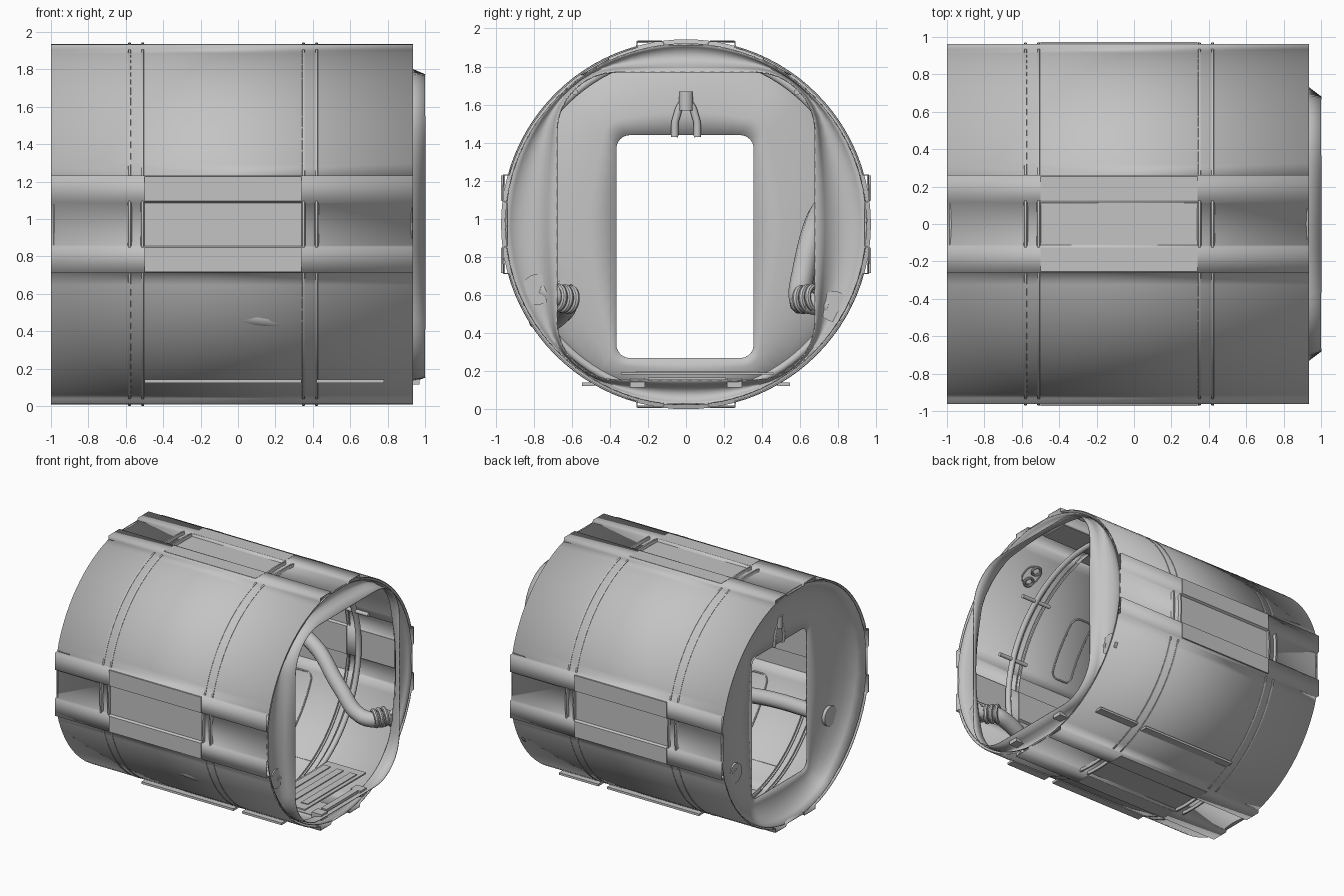
import bpy, math
from math import sin, cos, pi, atan2, radians
from mathutils import Vector

if "Cube" in bpy.data.objects:
    bpy.data.objects.remove(bpy.data.objects["Cube"], do_unlink=True)

C = 0.972      # height of the hull axis
R = 0.961      # hull radius
HALF = 0.255   # half width of the flat rails

metal = bpy.data.materials.new("grey metal")
metal.use_nodes = True
metal.diffuse_color = (0.55, 0.55, 0.55, 1)
metal.node_tree.nodes["Principled BSDF"].inputs["Base Color"].default_value = metal.diffuse_color


def finish(ob, angle=30):
    ob.data.materials.clear()
    ob.data.materials.append(metal)
    bpy.ops.object.select_all(action='DESELECT')
    ob.select_set(True)
    bpy.context.view_layer.objects.active = ob
    if ob.type == 'CURVE':
        bpy.ops.object.convert(target='MESH')
    bpy.ops.object.shade_smooth_by_angle(angle=radians(angle))
    return ob


def loft(name, sections, caps=False, angle=30):
    """Skin a list of equally long closed point rows."""
    n = len(sections[0])
    verts = [p for row in sections for p in row]
    faces = []
    for s in range(len(sections) - 1):
        for i in range(n):
            j = (i + 1) % n
            faces.append((s * n + i, s * n + j, (s + 1) * n + j, (s + 1) * n + i))
    if caps:
        faces.append(tuple(reversed(range(n))))
        faces.append(tuple(range(len(verts) - n, len(verts))))
    me = bpy.data.meshes.new(name)
    me.from_pydata(verts, [], [f[::-1] for f in faces])
    ob = bpy.data.objects.new(name, me)
    bpy.context.collection.objects.link(ob)
    return finish(ob, angle)


def extrude(name, profile, x0, x1):
    return loft(name, [[(x, y, z) for y, z in profile] for x in (x0, x1)], caps=True)


def box(name, x, y, z):
    return extrude(name, [(y[0], z[0]), (y[1], z[0]), (y[1], z[1]), (y[0], z[1])], *x)


def tube(name, points, radius, closed=False, smooth=False):
    cu = bpy.data.curves.new(name, 'CURVE')
    cu.dimensions = '3D'
    cu.bevel_depth, cu.bevel_resolution, cu.resolution_u = radius, 3, 6
    cu.use_fill_caps = True
    sp = cu.splines.new('BEZIER' if smooth else 'POLY')
    pts = sp.bezier_points if smooth else sp.points
    pts.add(len(points) - 1)
    for bp, p in zip(pts, points):
        if smooth:
            bp.co = p
            bp.handle_left_type = bp.handle_right_type = 'AUTO'
        else:
            bp.co = (*p, 1)
    sp.use_cyclic_u = closed
    ob = bpy.data.objects.new(name, cu)
    bpy.context.collection.objects.link(ob)
    return finish(ob, 50)


def on_hull(x, a, r=R):
    return (x, r * cos(a), C + r * sin(a))


def turn(u, v, k):
    """Point u outwards and v sideways on side k of the hull."""
    a = k * pi / 2
    return (u * cos(a) - v * sin(a), C + u * sin(a) + v * cos(a))


def rail(k, lift=0.0):
    half = [(0.956, HALF), (0.956, 0.125), (0.938, 0.115)]
    pts = [(u, -v) for u, v in half] + half[::-1]
    return [turn(u + lift, v, k) for u, v in pts]


# Hull: four curved quarters joined by stepped flat rails
edge = math.asin(HALF / R)
section = []
for k in range(4):
    section += rail(k)
    for i in range(15):
        a = k * pi / 2 + edge + (pi / 2 - 2 * edge) * i / 14
        section.append(on_hull(0, a)[1:])
hull = loft("hull", [[(x, y, z) for y, z in section] for x in (-1, 0.935)])
solid = hull.modifiers.new("thickness", 'SOLIDIFY')
solid.thickness, solid.offset = 0.008, -1

# Raised bands round the hull, each a pair of low ridges
circle = [i * pi / 48 for i in range(96)]
for n, x in enumerate((-0.58, -0.51, 0.35, 0.42)):
    prof = [(-0.012, 0.95), (-0.006, 0.971), (0.006, 0.971), (0.012, 0.95)]
    loft(f"band_{n}", [[on_hull(x + d, a, r) for a in circle] for d, r in prof], angle=70)

# Rail covers and thin plates lying in the rail grooves
for k in range(4):
    lift = 0.016 if k % 2 == 0 else 0.008
    extrude(f"rail_cover_{k}", rail(k, lift) + rail(k, -0.005)[::-1], -0.5, 0.34)
    for n, span in enumerate(((-0.92, -0.71), (0.43, 0.78))):
        extrude(f"groove_plate_{k}_{n}", [turn(u, v, k) for u, v in
                ((0.933, -0.115), (0.941, -0.115), (0.941, 0.115), (0.933, 0.115))], *span)

# Underside flanges
for s in (-1, 1):
    for n, span in enumerate(((-0.5, 0.34), (0.42, 0.78))):
        box(f"underside_flange_{s}_{n}", span, sorted((s * 0.48, s * 0.545)), (0.124, 0.142))


def rounded(cu, cv, hu, hv, r, arc=8, side=1):
    """Rounded rectangle with extra points along its straight sides."""
    corner = []
    for q, (su, sv) in enumerate(((1, 1), (-1, 1), (-1, -1), (1, -1))):
        for i in range(arc + 1):
            a = (q + i / arc) * pi / 2
            corner.append((cu + su * (hu - r) + r * cos(a), cv + sv * (hv - r) + r * sin(a)))
    out = []
    for i, p in enumerate(corner):
        out.append(p)
        if i % (arc + 1) == arc:
            q = corner[(i + 1) % len(corner)]
            out += [(p[0] + (q[0] - p[0]) * s / side, p[1] + (q[1] - p[1]) * s / side)
                    for s in range(1, side)]
    return out


def dish(name, opening, radius, profile):
    """Curved end wall from the round hull to a rounded opening."""
    rows = []
    for t, x in profile:
        row = []
        for y, z in opening:
            o = on_hull(x, atan2(z - C, y), radius)
            row.append((x, o[1] + (y - o[1]) * t, o[2] + (z - o[2]) * t))
        rows.append(row)
    ob = loft(name, rows, angle=80)
    ob.modifiers.new("thickness", 'SOLIDIFY').thickness = 0.006


# End walls
dish("open_end_wall", rounded(0, 0.963, 0.675, 0.805, 0.31, side=14), 0.95,
     [(0, 0.928), (0.1, 0.905), (0.25, 0.888), (0.45, 0.883), (0.65, 0.897), (0.82, 0.935), (1, 1.0)])
dish("hatch_wall", rounded(-0.005, 0.855, 0.36, 0.585, 0.07, side=14), 0.95,
     [(0, -0.99), (0.1, -0.94), (0.25, -0.9), (0.5, -0.866), (0.75, -0.852), (1, -0.85)])

# Recessed frames and round fittings, repeated on the curved quarters
for n, mid in enumerate((35, 145, 215, 325)):
    pts = rounded(-0.035, radians(mid), 0.09, radians(14.5), 0.055, 5, 8)
    tube(f"wall_frame_{n}", [on_hull(x, a, R - 0.004) for x, a in pts], 0.006, True)
for n, mid in enumerate((60, 120)):
    for m, x in enumerate((-0.19, 0.6)):
        pts = rounded(x, radians(mid), 0.068, radians(4.8), 0.066, 6, 4)
        tube(f"fitting_{n}_{m}", [on_hull(px, a, R - 0.004) for px, a in pts], 0.005, True)
        for s in (-1, 1):
            a = radians(mid + 3.2 * s)
            bpy.ops.mesh.primitive_torus_add(
                location=on_hull(x, a, 0.935), rotation=(a - pi / 2, 0, 0), major_radius=0.035,
                minor_radius=0.01, major_segments=20, minor_segments=8)
            bpy.context.object.name = f"fitting_ring_{n}_{m}_{s}"
            finish(bpy.context.object)

# Inner ring frame with short bars lying across it
tube("inner_ring", [on_hull(0.47, a, 0.905) for a in circle], 0.022, True)
for d in (20, 50, 130, 160):
    tube(f"ring_bar_{d}", [on_hull(0.47 + s, radians(d), 0.905) for s in (-0.13, 0.13)], 0.016)

# Pipes along both walls with ribbed couplings and end ports
paths = {
    1: [(0.85, 0.75, 0.54), (0.84, 0.64, 0.56), (0.7, 0.6, 0.57), (0.5, 0.62, 0.74),
        (0.2, 0.69, 1.0), (-0.2, 0.75, 1.05), (-0.6, 0.7, 0.8), (-0.86, 0.62, 0.6)],
    -1: [(0.85, -0.77, 0.63), (0.84, -0.65, 0.59), (0.7, -0.63, 0.55), (0.4, -0.71, 0.47),
         (0.1, -0.772, 0.48), (-0.3, -0.72, 0.55), (-0.86, -0.62, 0.6)]}
for s, path in paths.items():
    tube(f"pipe_{s}", path, 0.06, smooth=True)
    for n in range(3):
        loc = Vector((0.87, s * 0.675, 0.585)) - Vector((0.6, s * 0.8, 0.1)) * 0.04 * n
        bpy.ops.mesh.primitive_torus_add(
            location=loc, rotation=Vector((0.6, s * 0.8, 0.1)).to_track_quat('Z', 'Y').to_euler(),
            major_radius=0.06, minor_radius=0.017, major_segments=24, minor_segments=8)
        bpy.context.object.name = f"coupling_{s}_{n}"
        finish(bpy.context.object)
    for n, (x, y, z) in enumerate(((0.89, 0.78, path[0][2]), (-0.878, 0.62, 0.61))):
        bpy.ops.mesh.primitive_cylinder_add(vertices=28, radius=0.08, depth=0.025,
                                            location=(x, s * y, z), rotation=(0, pi / 2, 0))
        bpy.context.object.name = f"pipe_port_{s}_{n}"
        finish(bpy.context.object)

# Floor platform with raised frame, crossbar and hinge blocks
box("floor_platform", (0.5, 0.85), (-0.34, 0.46), (0.183, 0.195))
for n, x in enumerate((0.52, 0.64, 0.76)):
    box(f"floor_slat_{n}", (x, x + 0.06), (-0.26, 0.38), (0.195, 0.202))
box("floor_crossbar", (0.9, 0.95), (-0.2, 0.21), (0.145, 0.168))
for s in (-1, 1):
    box(f"hinge_block_{s}", (0.88, 0.97), (s * 0.255 - 0.04, s * 0.255 + 0.04), (0.115, 0.165))

# Forked clip above the hatch
tube("hatch_clip", [(-0.84, y, z) for y, z in ((-0.06, 1.43), (-0.052, 1.53), (0, 1.61),
                                               (0.052, 1.53), (0.06, 1.43))], 0.02, smooth=True)
tube("hatch_clip_head", [(-0.84, 0, 1.57), (-0.84, 0, 1.67)], 0.04)
